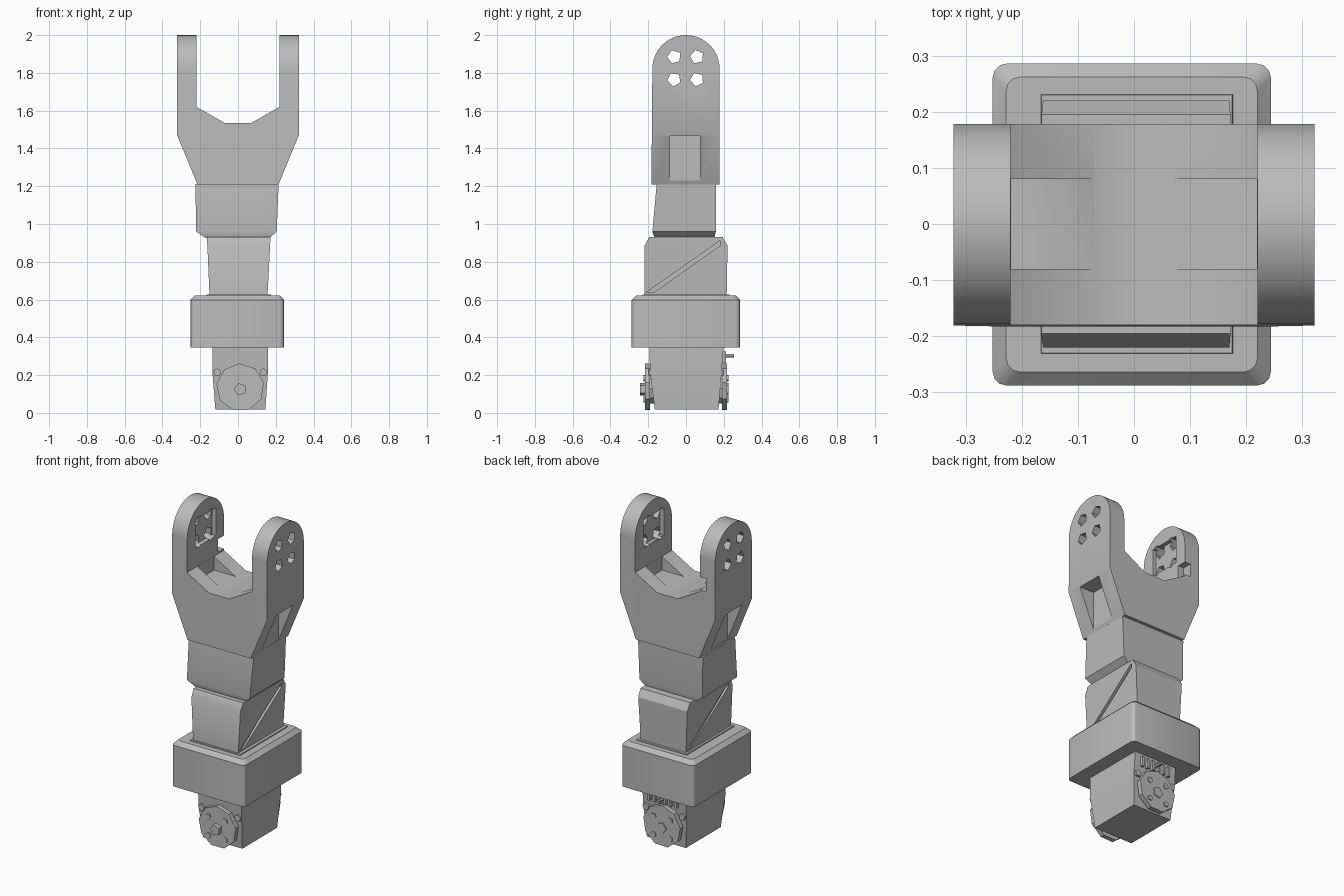
import bpy, bmesh, math
from mathutils import Vector

if "Cube" in bpy.data.objects:
    bpy.data.objects.remove(bpy.data.objects["Cube"], do_unlink=True)

grey = bpy.data.materials.new("plain grey")
grey.use_nodes = True
colour = (0.5, 0.5, 0.5, 1)
grey.diffuse_color = colour
grey.node_tree.nodes["Principled BSDF"].inputs["Base Color"].default_value = colour


def make(name, rings):
    """Closed solid lofted through rings of equal point count."""
    bm = bmesh.new()
    loops = [[bm.verts.new(p) for p in ring] for ring in rings]
    n = len(loops[0])
    for a, b in zip(loops, loops[1:]):
        for i in range(n):
            j = (i + 1) % n
            bm.faces.new((a[i], a[j], b[j], b[i]))
    bm.faces.new(loops[0])
    bm.faces.new(loops[-1])
    bmesh.ops.recalc_face_normals(bm, faces=bm.faces)
    mesh = bpy.data.meshes.new(name)
    bm.to_mesh(mesh)
    bm.free()
    mesh.materials.append(grey)
    ob = bpy.data.objects.new(name, mesh)
    bpy.context.collection.objects.link(ob)
    return ob


def extrude_y(name, pts, y0, y1):
    return make(name, [[(x, y, z) for x, z in pts] for y in (y0, y1)])


def extrude_x(name, pts, x0, x1):
    return make(name, [[(x, y, z) for y, z in pts] for x in (x0, x1)])


def ngon(cx, cy, r, n, turn=0.0):
    return [(cx + r * math.cos(turn + math.tau * i / n),
             cy + r * math.sin(turn + math.tau * i / n)) for i in range(n)]


def stack(name, levels, corner=0.0):
    """Loft of rectangles (z, x0, x1, y0, y1) with cut vertical corners."""
    rings = []
    for z, x0, x1, y0, y1 in levels:
        ring = []
        for x, y, sx, sy in ((x0, y0, 1, 1), (x1, y0, -1, 1), (x1, y1, -1, -1), (x0, y1, 1, -1)):
            if corner:
                arc = []
                for k in range(4):
                    a = math.pi / 2 * k / 3
                    arc.append((x + sx * corner * (1 - math.cos(a)),
                                y + sy * corner * (1 - math.sin(a)), z))
                ring += arc if sx * sy < 0 else arc[::-1]
            else:
                ring.append((x, y, z))
        if corner:
            c = Vector(((x0 + x1) / 2, (y0 + y1) / 2))
            ring.sort(key=lambda p: math.atan2(p[1] - c.y, p[0] - c.x))
        rings.append(ring)
    return make(name, rings)


def box(name, x0, x1, y0, y1, z0, z1):
    return stack(name, [(z, x0, x1, y0, y1) for z in (z0, z1)])


def boolean(ob, cutter, op="DIFFERENCE"):
    cutter.hide_render = True
    bpy.context.view_layer.objects.active = ob
    mod = ob.modifiers.new("cut", "BOOLEAN")
    mod.operation, mod.object, mod.solver = op, cutter, "EXACT"
    bpy.ops.object.modifier_apply(modifier=mod.name)
    bpy.data.objects.remove(cutter, do_unlink=True)


# Fork: front outline, trimmed to rounded arm ends
half = [(0.07, 1.535), (0.22, 1.62), (0.22, 2.05), (0.322, 2.05), (0.322, 1.47), (0.215, 1.21)]
fork = extrude_y("fork", half + [(-x, z) for x, z in reversed(half)], -0.19, 0.19)
arch = [(0.178 * math.cos(math.pi * i / 20), 1.822 + 0.178 * math.sin(math.pi * i / 20))
        for i in range(21)]
boolean(fork, extrude_x("arch", arch + [(-0.184, 1.1), (0.178, 1.1)], -0.5, 0.5), "INTERSECT")
# Flat floor between the corner ribs
boolean(fork, box("floor_cut", -0.2195, 0.2195, -0.08, 0.08, 1.536, 1.7))
for s in (-1, 1):
    # Outer pocket under the shoulder
    a, b = sorted((s * 0.222, s * 0.4))
    boolean(fork, box("pocket", a, b, -0.085, 0.075, 1.23, 1.465))
    # Shallow seat inside the arm, and four bolt holes
    a, b = sorted((s * 0.2, s * 0.245))
    boolean(fork, box("seat", a, b, -0.1, 0.1, 1.74, 1.91))
    a, b = sorted((s * 0.18, s * 0.4))
    for y in (-0.063, 0.058):
        for z in (1.765, 1.885):
            boolean(fork, extrude_x("hole", ngon(y, z, 0.037, 5, z * 9 + y * 20), a, b))
# Relief at the rear of the right arm
boolean(fork, box("relief", -0.26, -0.2, 0.12, 0.2, 1.63, 1.71))

# Neck and middle block
stack("neck", [(0.925, -0.17, 0.165, -0.165, 0.15), (0.96, -0.222, 0.205, -0.178, 0.158),
               (1.212, -0.225, 0.215, -0.155, 0.158)])
block = stack("middle_block", [(0.6, -0.15, 0.155, -0.22, 0.215), (0.885, -0.162, 0.17, -0.22, 0.22),
                               (0.93, -0.165, 0.172, -0.195, 0.195)])
# Diagonal groove across both sides of the block
groove = [(-0.21, 0.638), (-0.17, 0.638), (0.18, 0.885), (0.18, 0.912)]
for s in (-1, 1):
    a, b = sorted((s * 0.148, s * 0.3))
    boolean(block, extrude_x("groove", [(s * y, z) for y, z in groove], a, b))

# Collar and wide housing
stack("collar", [(0.6, -0.17, 0.18, -0.235, 0.235), (0.628, -0.165, 0.175, -0.23, 0.23)])
stack("housing", [(0.345, -0.252, 0.244, -0.288, 0.286), (0.598, -0.252, 0.244, -0.288, 0.286),
                  (0.622, -0.228, 0.22, -0.264, 0.262)], 0.025)

# Motor case
stack("motor_case", [(0.018, -0.12, 0.145, -0.165, 0.172), (0.21, -0.135, 0.158, -0.19, 0.188),
                     (0.36, -0.135, 0.158, -0.195, 0.2)])
for s, label in ((-1, "front"), (1, "rear")):
    def disc(part, x, z, r, n, y0, y1, turn=0.0):
        extrude_y(label + part, ngon(x, z, r, n, turn), s * y0, s * y1)
    # Round drive plate on its hub
    disc("_hub", 0.012, 0.13, 0.085, 10, 0.14, 0.195)
    disc("_plate", 0.012, 0.135, 0.127, 9, 0.19, 0.218, 0.2)
    disc("_centre_bolt", 0.012, 0.125, 0.034, 5, 0.2, 0.243 if s < 0 else 0.224, 0.6)
    for i in range(4):
        t = math.pi / 4 + i * math.pi / 2
        disc("_bolt_%d" % i, 0.01 + 0.08 * math.cos(t), 0.128 + 0.08 * math.sin(t),
             0.018, 5, 0.21, 0.224, t)
    # Small ears beside the plate
    for x in (-0.11, 0.135):
        disc("_ear", x, 0.215, 0.022, 5, 0.17, 0.2, 0.3)
# Cooling ribs and cable pin at the rear
for i in range(6):
    x = -0.085 + i * 0.037
    box("rear_rib_%d" % i, x, x + 0.016, 0.18, 0.212, 0.265, 0.325)
extrude_y("cable_pin", ngon(0.01, 0.302, 0.01, 6), 0.19, 0.255)

for ob in list(bpy.context.collection.objects):
    if ob.type == "MESH" and grey.name in ob.data.materials:
        bpy.ops.object.select_all(action="DESELECT")
        ob.select_set(True)
        bpy.context.view_layer.objects.active = ob
        bpy.ops.object.shade_smooth_by_angle(angle=math.radians(30))
